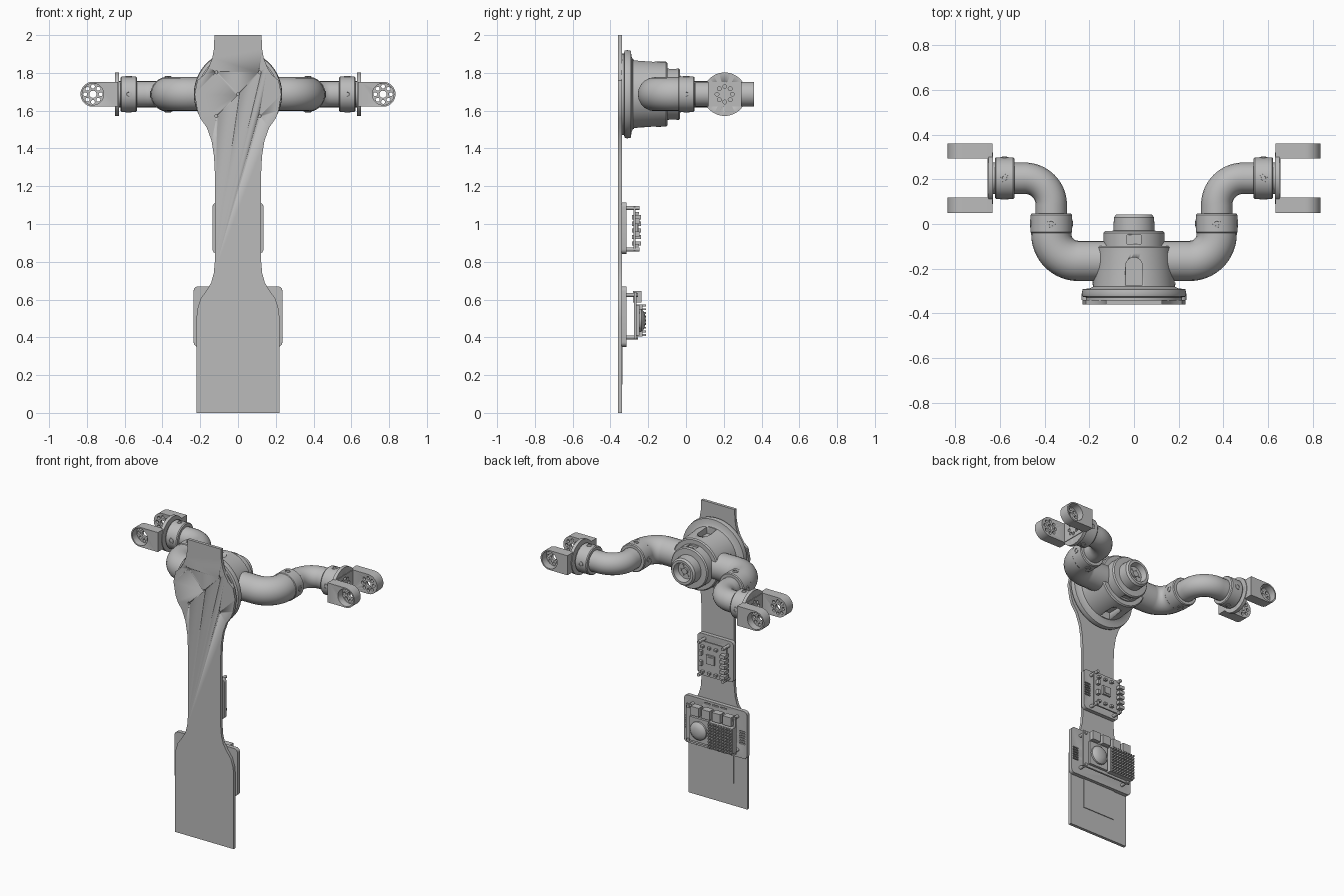
import bpy, bmesh, math
from math import sin, cos, pi, radians
from mathutils import Matrix, Vector

cube = bpy.data.objects.get("Cube")
if cube:
    bpy.data.objects.remove(cube, do_unlink=True)

grey = bpy.data.materials.new("plain_grey")
grey.use_nodes = True
grey.diffuse_color = (0.5, 0.5, 0.5, 1)
grey.node_tree.nodes["Principled BSDF"].inputs["Base Color"].default_value = (0.5, 0.5, 0.5, 1)

C = 1.687                      # height of the shoulder axis
X, Y, Z = (1, 0, 0), (0, 1, 0), (0, 0, 1)


def activate(ob):
    bpy.ops.object.select_all(action='DESELECT')
    ob.select_set(True)
    bpy.context.view_layer.objects.active = ob


def finish(name, bm, mirror=False, bevel=0):
    bmesh.ops.recalc_face_normals(bm, faces=bm.faces)
    me = bpy.data.meshes.new(name)
    bm.to_mesh(me)
    bm.free()
    ob = bpy.data.objects.new(name, me)
    bpy.context.collection.objects.link(ob)
    me.materials.append(grey)
    if bevel:
        m = ob.modifiers.new("bevel", 'BEVEL')
        m.width, m.segments, m.limit_method = bevel, 2, 'ANGLE'
    if mirror:
        ob.modifiers.new("mirror", 'MIRROR')
    activate(ob)
    bpy.ops.object.shade_smooth_by_angle(angle=radians(35))
    return ob


def cut(ob, bm):
    cutter = finish("cutter", bm)
    cutter.hide_render = True
    m = ob.modifiers.new("cut", 'BOOLEAN')
    m.operation, m.solver, m.object = 'DIFFERENCE', 'EXACT', cutter
    activate(ob)
    bpy.ops.object.modifier_move_to_index(modifier=m.name, index=0)
    bpy.ops.object.modifier_apply(modifier=m.name)
    bpy.data.objects.remove(cutter, do_unlink=True)


def lathe(bm, profile, at, axis, n=48):
    """Spin (radius, height) points about an axis through a point."""
    vs = [bm.verts.new((r, 0, h)) for r, h in profile]
    es = [bm.edges.new(p) for p in zip(vs, vs[1:])]
    res = bmesh.ops.spin(bm, geom=vs + es, axis=Z, cent=(0, 0, 0), angle=2 * pi, steps=n)
    new = set(vs) | {v for e in bm.edges if e.link_faces or e in es for v in e.verts if not v.tag}
    rot = Vector(axis).to_track_quat('Z', 'Y').to_matrix().to_4x4()
    bmesh.ops.transform(bm, matrix=Matrix.Translation(at) @ rot, verts=list(new))
    bmesh.ops.remove_doubles(bm, verts=list(new), dist=1e-5)
    for v in bm.verts:
        v.tag = True


def cyl(bm, at, axis, r, depth, n=20):
    lathe(bm, [(0, 0), (r, 0), (r, depth), (0, depth)], at, axis, n)


def box(bm, x, y, z):
    size = Matrix.Diagonal((x[1] - x[0], y[1] - y[0], z[1] - z[0], 1))
    mid = Matrix.Translation((sum(x) / 2, sum(y) / 2, sum(z) / 2))
    for v in bmesh.ops.create_cube(bm, size=1, matrix=mid @ size)["verts"]:
        v.tag = True


def prism(bm, outline, y0, y1):
    """Extrude an (x, z) outline along y."""
    f = bm.faces.new([bm.verts.new((x, y0, z)) for x, z in outline])
    ext = bmesh.ops.extrude_face_region(bm, geom=[f])["geom"]
    bmesh.ops.translate(bm, vec=(0, y1 - y0, 0), verts=[g for g in ext if isinstance(g, bmesh.types.BMVert)])
    for v in bm.verts:
        v.tag = True


def arc(cx, cy, r, a0, a1, n=12):
    return [(cx + r * cos(radians(a0 + (a1 - a0) * i / n)),
             cy + r * sin(radians(a0 + (a1 - a0) * i / n))) for i in range(n + 1)]


def rounded(hx, z0, z1, r):
    return (arc(hx - r, z1 - r, r, 90, 0, 6) + arc(hx - r, z0 + r, r, 0, -90, 6)
            + arc(r - hx, z0 + r, r, -90, -180, 6) + arc(r - hx, z1 - r, r, 180, 90, 6))


def pipe(name, path, r):
    cu = bpy.data.curves.new(name, 'CURVE')
    cu.dimensions, cu.bevel_depth, cu.bevel_resolution, cu.use_fill_caps = '3D', r, 8, True
    sp = cu.splines.new('POLY')
    sp.points.add(len(path) - 1)
    for p, (x, y) in zip(sp.points, path):
        p.co = (x, y, C, 1)
    ob = bpy.data.objects.new(name, cu)
    bpy.context.collection.objects.link(ob)
    activate(ob)
    bpy.ops.object.convert(target='MESH')
    ob.data.materials.clear()
    ob.data.materials.append(grey)
    bpy.ops.object.shade_smooth_by_angle(angle=radians(35))
    ob.modifiers.new("mirror", 'MIRROR')


# Back plate: half outline, mirrored
half = [(.22, 0), (.22, .5), (.215, .55), (.198, .605), (.165, .65), (.142, .69), (.128, .74),
        (.122, .81), (.122, 1.26), (.127, 1.36), (.14, 1.44), (.165, 1.51), (.2, 1.56), (.215, 1.6),
        (.23, C), (.215, 1.76), (.18, 1.79), (.155, 1.83), (.136, 1.88), (.127, 1.93), (.125, 2)]
bm = bmesh.new()
prism(bm, half + [(-x, z) for x, z in reversed(half)], -.36, -.34)
plate = finish("back_plate", bm)
bm = bmesh.new()
for x, z in [(0, C)] + [(sx * .115, C + sz * .116) for sx in (-1, 1) for sz in (-1, 1)]:
    cyl(bm, (x, -.37, z), Y, .008, .02, 12)
cut(plate, bm)
bm = bmesh.new()
box(bm, (-.12, .12), (-.341, -.335), (.15, .36))
finish("plate_pad", bm)

# Central housing with flange, collar and hollow nose
bm = bmesh.new()
lathe(bm, [(0, -.342), (.215, -.342), (.215, -.328), (.23, -.325), (.234, -.312), (.23, -.292),
           (.198, -.288), (.183, -.28), (.172, -.13), (.172, -.105), (.165, -.098), (.137, -.098),
           (.137, -.04), (.13, -.032), (.092, -.03), (.09, .03), (.08, .042), (.064, .042),
           (.054, .005), (0, .005)], (0, 0, C), Y, 72)
housing = finish("shoulder_housing", bm)
for side in (1, -1):           # arched windows above and below, with small notches
    arch = [(-.036, -.275)] + arc(0, -.185, .036, 180, 0) + [(.036, -.275)]
    bm = bmesh.new()
    prism(bm, arch, .135, .25)
    for v in bm.verts:
        v.co = (v.co.x, v.co.z, C + side * v.co.y)
    cut(housing, bm)
    bm = bmesh.new()
    box(bm, (-.032, .032), (-.09, -.05), sorted((C + side * .125, C + side * .16)))
    cut(housing, bm)
bm = bmesh.new()
cyl(bm, (0, 0, C), Y, .02, .018)
for i in range(6):
    cyl(bm, (.036 * cos(i * pi / 3), 0, C + .036 * sin(i * pi / 3)), Y, .008, .01, 12)
finish("nose_bolts", bm)

# Arms: bent pipes
pipe("upper_arm", [(.05, -.165)] + arc(.25, -.045, .12, -90, 0, 16) + [(.37, 0)], .09)
pipe("forearm", [(.37, 0)] + arc(.49, .085, .12, 180, 90, 16) + [(.63, .205)], .07)

# Joint collars with screw bosses all round
for name, at, axis, across in (("elbow_collar", (.37, -.042, C), Y, X), ("wrist_collar", (.535, .205, C), X, Y)):
    bm = bmesh.new()
    lathe(bm, [(0, 0), (.088, 0), (.093, .006), (.093, .082), (.088, .088), (0, .088)], at, axis)
    mid = Vector(at) + Vector(axis) * .044
    for d in (Vector(across), -Vector(across), Vector(Z), -Vector(Z)):
        lathe(bm, [(0, .08), (.019, .08), (.018, .095), (.011, .096), (.01, .09), (0, .09)], mid, d, 16)
    finish(name, bm, mirror=True)


def bolt_ring(at, axis, depth, centre):
    bm = bmesh.new()
    u = Vector(X) if axis == Y else Vector(Y)
    for i in range(8):
        a = i * pi / 4
        cyl(bm, Vector(at) + u * cos(a) * .041 + Vector(Z) * sin(a) * .041, axis, .0105, depth, 12)
    if centre:
        cyl(bm, at, axis, .019, depth)
    return bm


# Wrist brackets: disc, strip and two rounded prongs
bm = bmesh.new()
cyl(bm, (.63, .205, C), X, .115, .022, 48)
cut(finish("wrist_disc", bm, mirror=True), bolt_ring((.62, .205, C), X, .05, False))
bm = bmesh.new()
box(bm, (.634, .656), (.05, .36), (C - .066, C + .066))
cut(finish("bracket_strip", bm, mirror=True), bolt_ring((.62, .205, C), X, .05, False))
for name, y0, y1, out in (("front_prong", .05, .118, .04), ("back_prong", .292, .36, .312)):
    bm = bmesh.new()
    prism(bm, [(.65, C - .066)] + arc(.768, C, .066, -90, 90, 20) + [(.65, C + .066)], y0, y1)
    prong = finish(name, bm, mirror=True, bevel=.003)
    bm = bmesh.new()           # outer cup
    cyl(bm, (.768, out, C), Y, .057, .058, 32)
    cut(prong, bm)
    cut(prong, bolt_ring((.768, y0 - .02, C), Y, .11, True))


def tray(name, hx, z0, z1, slots):
    bm = bmesh.new()
    prism(bm, rounded(hx, z0, z1, .025), -.341, -.314)
    ob = finish(name, bm, bevel=.004)
    bm = bmesh.new()
    for x, z in slots:
        box(bm, (x - .022, x + .022), (-.325, -.3), (z - .004, z + .004))
    cut(ob, bm)


def posts(name, xs, zs, y1):
    bm = bmesh.new()
    for x in xs:
        for z in zs:
            cyl(bm, (x, -.32, z), Y, .011, y1 + .32, 12)
    finish(name, bm)


def parts(name, boxes):
    bm = bmesh.new()
    for b in boxes:
        box(bm, *b)
    finish(name, bm)


# Small controller board
tray("small_tray", .135, .842, 1.115, [(.105, .94 + .016 * i) for i in range(6)])
posts("small_posts", (-.1, .08), (.865, 1.085), -.245)
parts("small_board", [((-.115, .095), (-.278, -.268), (.86, 1.09))])
parts("small_chips", [((-.03, .03), (-.27, -.256), (.95, 1.01)), ((-.02, .02), (-.26, -.252), (.96, 1))]
      + [((-.122, -.085), (-.285, -.238), (z, z + .022)) for z in (.885, .92, .955, .99, 1.025)]
      + [((x, x + .02), (-.27, -.25), (z, z + .014)) for x in (-.05, 0, .05) for z in (.88, 1.05)]
      + [((.06, .08), (-.27, -.245), (z, z + .03)) for z in (.93, 1)])

# Large computer board with heat sink, fan dome and sockets
tray("large_tray", .235, .35, .67,
     [(sx * .2, .45 + .016 * i) for sx in (-1, 1) for i in range(6)] + [(.06 * i, .65) for i in (-1, 0, 1)])
posts("large_posts", (-.165, .165), (.4, .625), -.255)
parts("large_board", [((-.185, .185), (-.274, -.262), (.39, .64))])
parts("heat_sink", [((-.185, -.005), (-.265, -.23), (.405, .575))]
      + [((-.183 + .02 * i, -.173 + .02 * i), (-.232, -.212), (.407 + .0195 * j, .417 + .0195 * j))
         for i in range(9) for j in range(9)])
parts("sockets", [((x, x + .06), (-.28, -.235), (.585, .645)) for x in (-.17, -.09, -.01, .07)])
parts("fan_base", [((.005, .145), (-.265, -.245), (.41, .57))])
bm = bmesh.new()
lathe(bm, [(0, -.25), (.062, -.25), (.06, -.235), (.045, -.222), (.025, -.216), (0, -.214)], (.075, 0, .49), Y, 32)
finish("fan_dome", bm)
